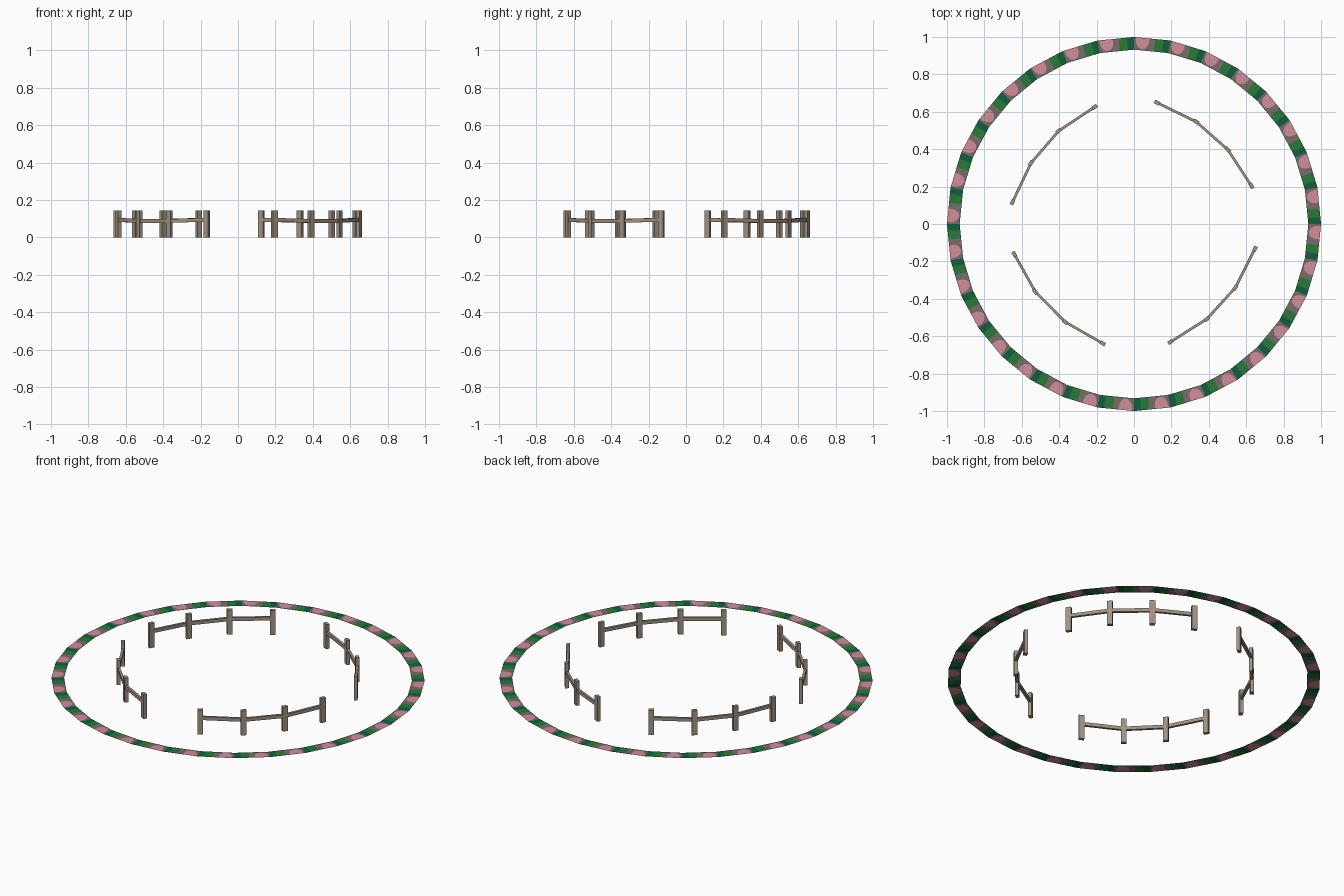
import bpy
import bmesh
import math
from mathutils import Vector

cube = bpy.data.objects.get("Cube")
if cube:
    bpy.data.objects.remove(cube)


def material(name, color):
    mat = bpy.data.materials.new(name)
    mat.use_nodes = True
    rgba = (*color, 1)
    mat.diffuse_color = rgba
    bsdf = mat.node_tree.nodes["Principled BSDF"]
    bsdf.inputs["Base Color"].default_value = rgba
    bsdf.inputs["Roughness"].default_value = 0.9
    return mat


DARK, GREEN, GRAY, PINK = range(4)
ring_mats = [
    material("dark green", (0.006, 0.11, 0.05)),
    material("leaf green", (0.022, 0.19, 0.04)),
    material("stone gray", (0.19, 0.155, 0.145)),
    material("petal pink", (0.64, 0.27, 0.33)),
]
wood = material("weathered wood", (0.36, 0.29, 0.23))


def finish(name, bm, mats):
    mesh = bpy.data.meshes.new(name)
    bm.to_mesh(mesh)
    bm.free()
    for mat in mats:
        mesh.materials.append(mat)
    obj = bpy.data.objects.new(name, mesh)
    bpy.context.collection.objects.link(obj)
    return obj


# Flat flower border: one repeating tile on each side of the ring
SIDES, OUTER, INNER, HEIGHT = 32, 1.0, 0.932, 0.028


def flower_ring():
    bm = bmesh.new()

    def rim(i, radius):
        a = math.tau * i / SIDES
        return Vector((radius * math.cos(a), radius * math.sin(a), HEIGHT))

    for i in range(SIDES):
        def point(u, v):
            out = rim(i, OUTER).lerp(rim(i + 1, OUTER), u)
            inn = rim(i, INNER).lerp(rim(i + 1, INNER), u)
            return out.lerp(inn, v)

        def patch(color, *uvs):
            face = bm.faces.new([bm.verts.new(point(u, v)) for u, v in uvs])
            face.material_index = color

        def strip(color, u0, u1):
            patch(color, (u0, 0), (u1, 0), (u1, 1), (u0, 1))

        strip(DARK, 0, 0.18)
        strip(GREEN, 0.18, 0.42)
        strip(GRAY, 0.42, 0.58)
        strip(GRAY, 0.95, 1)
        # Domed petal with gray around its rounded tip
        dome = [(0.765 - 0.185 * math.cos(math.pi * k / 10),
                 0.25 + 0.65 * math.sin(math.pi * k / 10)) for k in range(11)]
        for (u0, v0), (u1, v1) in zip(dome, dome[1:]):
            patch(PINK, (u0, 0), (u1, 0), (u1, v1), (u0, v0))
            patch(GRAY, (u0, v0), (u1, v1), (u1, 1), (u0, 1))
    bmesh.ops.remove_doubles(bm, verts=bm.verts, dist=0.0001)
    bmesh.ops.recalc_face_normals(bm, faces=bm.faces)
    if sum(f.normal.z for f in bm.faces) < 0:
        bmesh.ops.reverse_faces(bm, faces=bm.faces)
    return finish("flower_border_ring", bm, ring_mats)


def box(name, start, end, width, depth, side):
    """Straight bar from start to end; side is the width direction."""
    axis = end - start
    side = (side - axis * side.dot(axis) / axis.length_squared).normalized()
    other = axis.normalized().cross(side)
    bm = bmesh.new()
    bmesh.ops.create_cube(bm, size=1)
    for v in bm.verts:
        x, y, z = v.co
        v.co = (start + end) / 2 + side * x * width + other * y * depth + axis * z
    bmesh.ops.recalc_face_normals(bm, faces=bm.faces)
    return finish(name, bm, [wood])


# Curved fence: four posts joined by three rails
def fence(name, start_angle):
    posts = []
    for step, radius in zip((0, 20.4, 40.8, 61.2), (0.66, 0.64, 0.64, 0.66)):
        a = math.radians(start_angle + step)
        posts.append(Vector((radius * math.cos(a), radius * math.sin(a), 0)))
    up = Vector((0, 0, 1))
    for k, p in enumerate(posts):
        tangent = posts[min(k + 1, 3)] - posts[max(k - 1, 0)]
        box(f"{name}_post_{k + 1}", p, p + up * 0.145, 0.03, 0.02, tangent)
    levels = (0.094, 0.088, 0.088, 0.094)
    for k in range(3):
        a = posts[k] + up * levels[k]
        b = posts[k + 1] + up * levels[k + 1]
        box(f"{name}_rail_{k + 1}", a, b, 0.02, 0.014, up)


flower_ring()
fence("back_left_fence", 18)
fence("back_right_fence", 108.6)
fence("front_right_fence", 194.1)
fence("front_left_fence", 287.2)
